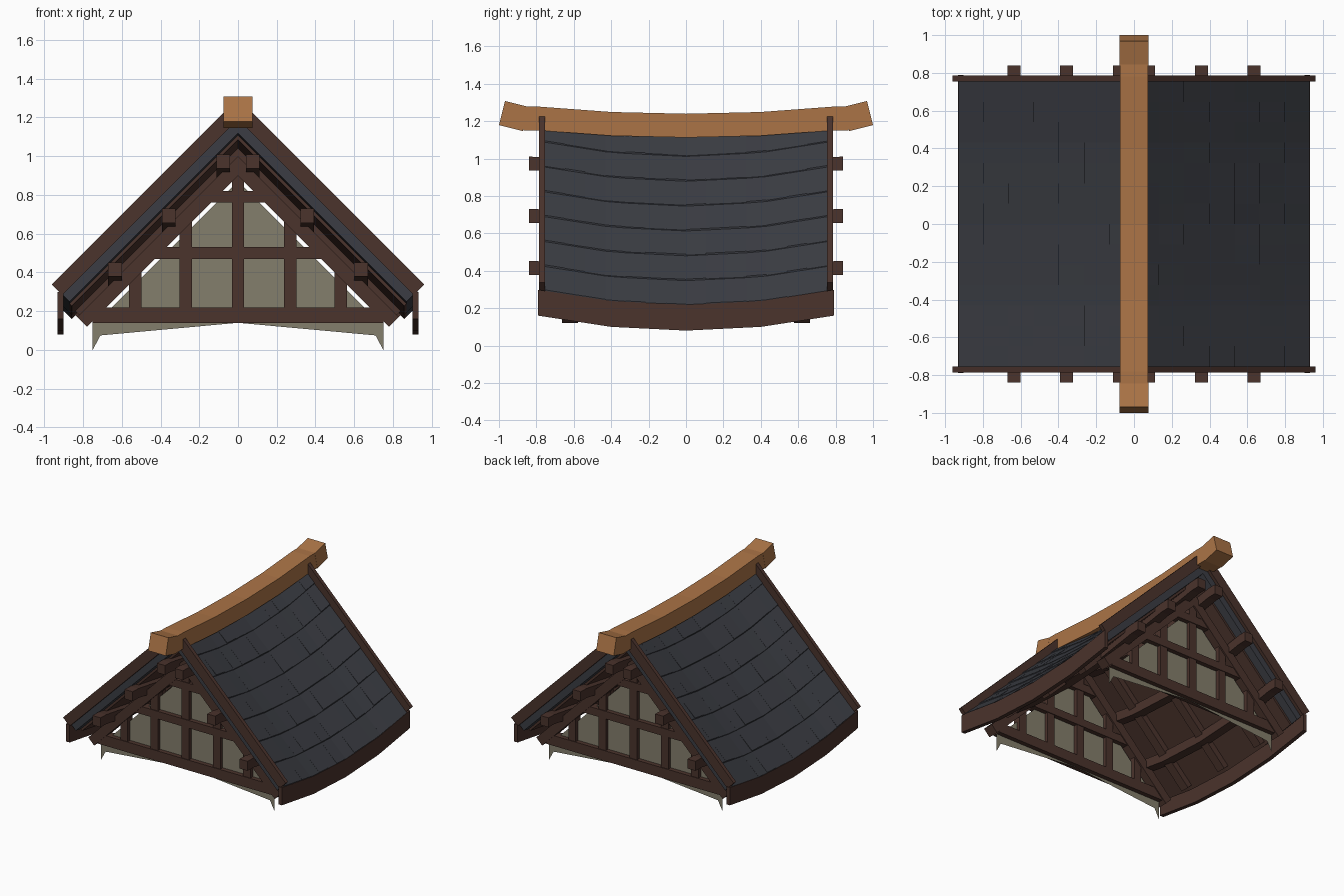
import bpy, bmesh, math, random
from mathutils import Matrix

random.seed(4)
cube = bpy.data.objects.get("Cube")
if cube:
    bpy.data.objects.remove(cube)


def material(name, rgb):
    m = bpy.data.materials.new(name)
    m.use_nodes = True
    m.diffuse_color = (*rgb, 1)
    bsdf = next(n for n in m.node_tree.nodes if n.type == 'BSDF_PRINCIPLED')
    bsdf.inputs["Base Color"].default_value = (*rgb, 1)
    return m


WOOD = material("dark brown wood", (0.069, 0.033, 0.025))
RIDGE = material("light brown wood", (0.41, 0.175, 0.062))
SLATE = material("dark slate", (0.043, 0.046, 0.056))
PLASTER = material("beige plaster", (0.23, 0.21, 0.15))
BENDS = [-0.4, 0, 0.4]


def sag(y):
    """Piecewise straight dip of the roof along its length."""
    a = abs(y)
    if a < 0.4:
        return -0.08 + 0.02 * a / 0.4
    return min(0, -0.06 + 0.06 * (a - 0.4) / 0.38)


def flat(y):
    return 0


def sweep(bm, profile, ys, dip=flat, side=1):
    """Carry an x-z profile along stations in y, closed at both ends."""
    rings = [[bm.verts.new((side * x, y, z + dip(y))) for x, z in profile] for y in ys]
    n = len(profile)
    for a, b in zip(rings, rings[1:]):
        for i in range(n):
            j = (i + 1) % n
            bm.faces.new((a[i], a[j], b[j], b[i]))
    bm.faces.new(rings[0])
    bm.faces.new(rings[-1])


def finish(name, bm, mat):
    bmesh.ops.recalc_face_normals(bm, faces=bm.faces)
    me = bpy.data.meshes.new(name)
    bm.to_mesh(me)
    bm.free()
    me.materials.append(mat)
    ob = bpy.data.objects.new(name, me)
    bpy.context.collection.objects.link(ob)
    return ob


def rect(x0, x1, z0, z1):
    return [(x0, z0), (x1, z0), (x1, z1), (x0, z1)]


def band(top, d, x1, x0=0):
    """Board lying along the 45 degree slope, square cut at its foot."""
    return [(0, top - x0), (x0, top - x0), (x1, top - x1),
            (x1 - d, top - x1 - d), (0, top - 2 * d)][0 if x0 else 1:]


def both_sides(name, profile, ys, mat, dip=flat):
    bm = bmesh.new()
    for s in (-1, 1):
        sweep(bm, profile, ys, dip, s)
    return finish(name, bm, mat)


# Roof slab, inner deck and eave boards
both_sides("roof_slab", band(1.222, 0.05, 0.92), [-0.76, *BENDS, 0.76], SLATE, sag)
both_sides("roof_deck", band(1.122, 0.012, 0.87), [-0.7, *BENDS, 0.7], WOOD, sag)
both_sides("eave_board", rect(0.902, 0.933, 0.16, 0.298), [-0.79, *BENDS, 0.79], WOOD, sag)

# Overlapping slates with slightly uneven lift
bm = bmesh.new()
courses, columns = 7, 14
step, width = 0.93 / courses, 1.51 / columns
for s in (-1, 1):
    for c in range(courses):
        for k in range(columns):
            lift = random.uniform(0.005, 0.011)
            x0, x1 = c * step, (c + 1) * step
            y0 = -0.755 + k * width
            tile = [(x0, 1.221 - x0), (x0, 1.224 - x0),
                    (x1, 1.222 + lift - x1), (x1, 1.218 - x1)]
            sweep(bm, tile, [y0, y0 + width], sag, s)
finish("roof_slates", bm, SLATE)

# Rafters beneath the deck
for i, y in enumerate(BENDS):
    both_sides(f"inner_rafter_{i}", band(1.10, 0.035, 0.84), [y - 0.035, y + 0.035],
               WOOD, lambda _, y=y: sag(y))

# Purlins running through the gables
bm = bmesh.new()
for s in (-1, 1):
    for x in (0.077, 0.357, 0.635):
        z = 1.05 - x
        sweep(bm, rect(x - 0.035, x + 0.035, z - 0.037, z + 0.037),
              [-0.84, -0.77, *BENDS, 0.77, 0.84], sag, s)
finish("purlins", bm, WOOD)

# Gable walls, timber frames and barge boards at each end
WALL = [(-0.75, 0), (-0.71, 0.075), (0, 0.14), (0.71, 0.075), (0.75, 0),
        (0.75, 0.16), (0.66, 0.21), (0, 0.87), (-0.66, 0.21), (-0.75, 0.16)]
for end, e in (("front", -1), ("back", 1)):
    bm = bmesh.new()
    bm.faces.new([bm.verts.new((x, e * 0.62, z)) for x, z in WALL])
    finish(end + "_gable_panel", bm, PLASTER)

    ys = [e * 0.62 - 0.035, e * 0.62 + 0.035]
    bm = bmesh.new()
    for half, z0, z1 in ((0.75, 0.14, 0.22), (0.45, 0.47, 0.53), (0.17, 0.76, 0.82)):
        sweep(bm, rect(-half, half, z0, z1), ys)
    inner = [e * 0.62 - 0.03, e * 0.62 + 0.03]
    for x, top in ((0, 0.96), (0.27, 0.66), (-0.27, 0.66), (0.53, 0.4), (-0.53, 0.4)):
        sweep(bm, rect(x - 0.032, x + 0.032, 0.2, top), inner)
    finish(end + "_gable_frame", bm, WOOD)

    both_sides(end + "_gable_rafter", band(1.0, 0.05, 0.83),
               [e * 0.62 - 0.042, e * 0.62 + 0.042], WOOD)
    both_sides(end + "_barge_board", band(1.30, 0.055, 0.962, 0.075),
               [e * 0.755, e * 0.785], WOOD)

# Sagging ridge beam with upturned ends
bm = bmesh.new()
sweep(bm, rect(-0.075, 0.075, 1.15, 1.277), [-0.87, -0.78, *BENDS, 0.78, 0.87],
      lambda y: 0.47 * sag(y))
finish("ridge_beam", bm, RIDGE)
for end, e in (("front", -1), ("back", 1)):
    bm = bmesh.new()
    place = (Matrix.Translation((0, e * 0.92, 1.227))
             @ Matrix.Rotation(e * math.radians(14), 4, 'X')
             @ Matrix.Diagonal((0.152, 0.132, 0.133, 1)))
    bmesh.ops.create_cube(bm, size=1, matrix=place)
    finish(end + "_ridge_tip", bm, RIDGE)
